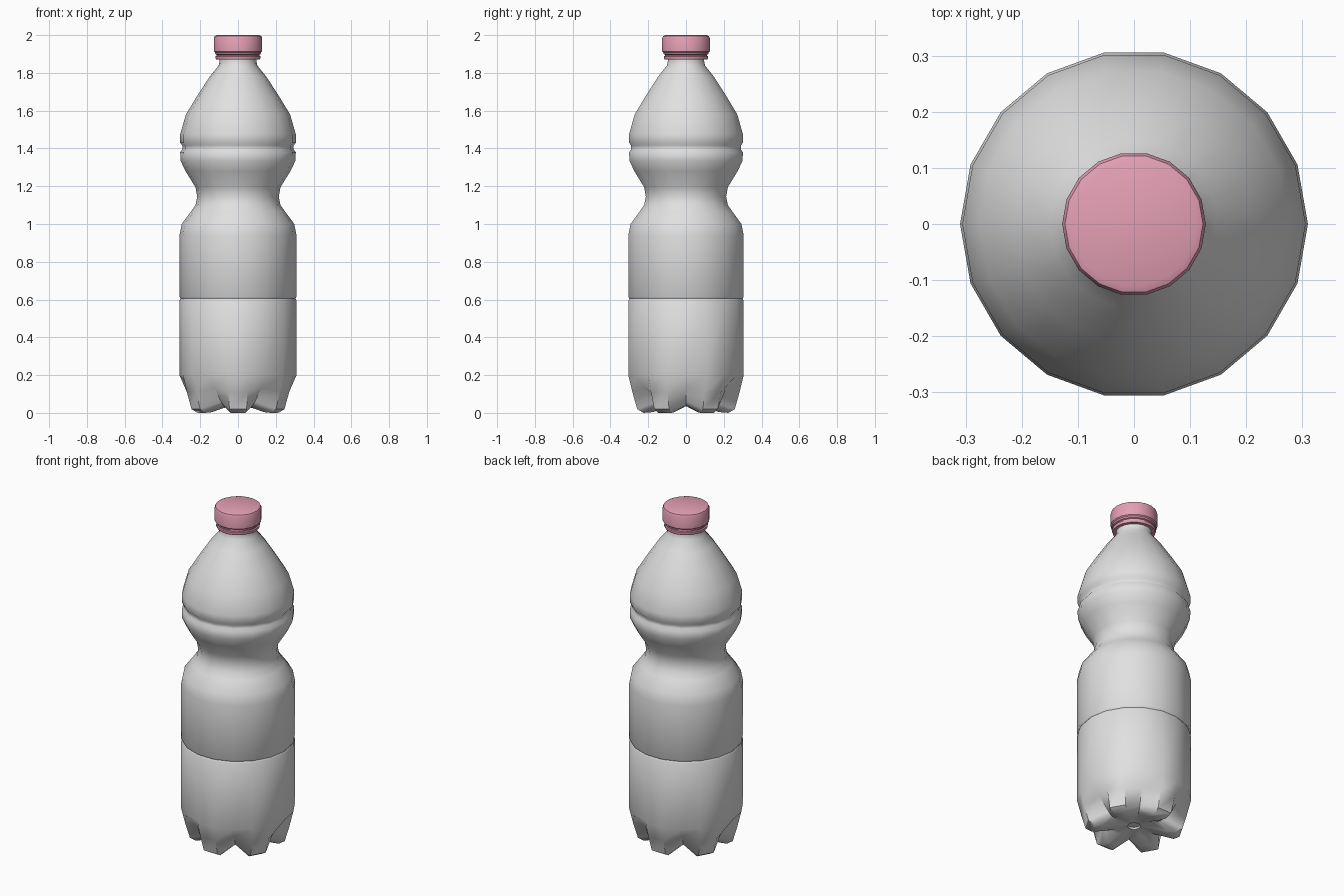
import bpy, bmesh, math

if "Cube" in bpy.data.objects:
    bpy.data.objects.remove(bpy.data.objects["Cube"])

SIDES = 18


def material(name, color):
    m = bpy.data.materials.new(name)
    m.diffuse_color = (*color, 1)
    m.use_nodes = True
    m.node_tree.nodes["Principled BSDF"].inputs["Base Color"].default_value = m.diffuse_color
    return m


def lathe(name, rings, mat, start_pole=None, end_pole=None, angle=35):
    """rings: functions of side index giving (radius, z), joined in order."""
    bm = bmesh.new()
    loops = []
    for ring in rings:
        loop = []
        for i in range(SIDES):
            a = math.tau * i / SIDES
            r, z = ring(i)
            loop.append(bm.verts.new((r * math.cos(a), r * math.sin(a), z)))
        loops.append(loop)
    for a, b in zip(loops, loops[1:]):
        for i in range(SIDES):
            j = (i + 1) % SIDES
            bm.faces.new((a[i], a[j], b[j], b[i]))
    for pole, loop in ((start_pole, loops[0]), (end_pole, loops[-1])):
        if pole is not None:
            c = bm.verts.new((0, 0, pole))
            for i in range(SIDES):
                bm.faces.new((loop[i], loop[(i + 1) % SIDES], c))
    bmesh.ops.recalc_face_normals(bm, faces=bm.faces)
    me = bpy.data.meshes.new(name)
    bm.to_mesh(me)
    bm.free()
    me.materials.append(mat)
    ob = bpy.data.objects.new(name, me)
    bpy.context.collection.objects.link(ob)
    bpy.ops.object.select_all(action='DESELECT')
    ob.select_set(True)
    bpy.context.view_layer.objects.active = ob
    bpy.ops.object.shade_smooth_by_angle(angle=math.radians(angle))
    return ob


def even(p):
    return lambda i: p


def petal(foot, valley):
    # every third side vertex is a crease between two of the six feet
    return lambda i: valley if i % 3 == 0 else foot


grey = material("bottle grey", (0.75, 0.75, 0.75))
pink = material("cap pink", (0.78, 0.35, 0.46))

# Bottle: six-footed base, then the turned body up to the neck
base = [
    even((0.03, 0.045)), even((0.035, 0.035)),
    petal((0.10, 0.026), (0.10, 0.036)),
    petal((0.18, 0.004), (0.15, 0.038)),
    petal((0.228, 0.0), (0.165, 0.045)),
    petal((0.262, 0.02), (0.18, 0.06)),
    petal((0.288, 0.11), (0.245, 0.13)),
]
body = [(0.31, 0.2), (0.31, 0.595), (0.304, 0.605), (0.31, 0.615),
        (0.31, 0.94), (0.298, 1.0), (0.25, 1.065), (0.225, 1.1),
        (0.216, 1.145), (0.225, 1.195), (0.278, 1.28), (0.304, 1.335),
        (0.306, 1.38), (0.295, 1.395), (0.295, 1.415), (0.306, 1.43),
        (0.306, 1.475), (0.276, 1.58), (0.215, 1.68), (0.15, 1.78),
        (0.103, 1.838), (0.098, 1.86), (0.098, 1.9)]
lathe("bottle", base + [even(p) for p in body], grey, start_pole=0.047, angle=40)

# Screw cap with its tamper ring
cap = [(0.098, 1.872), (0.116, 1.872), (0.119, 1.878), (0.119, 1.888),
       (0.113, 1.891), (0.113, 1.896), (0.12, 1.899), (0.121, 1.908),
       (0.128, 1.914), (0.128, 1.984), (0.123, 1.995), (0.111, 2.0)]
lathe("cap", [even(p) for p in cap], pink, end_pole=2.0, angle=40)
